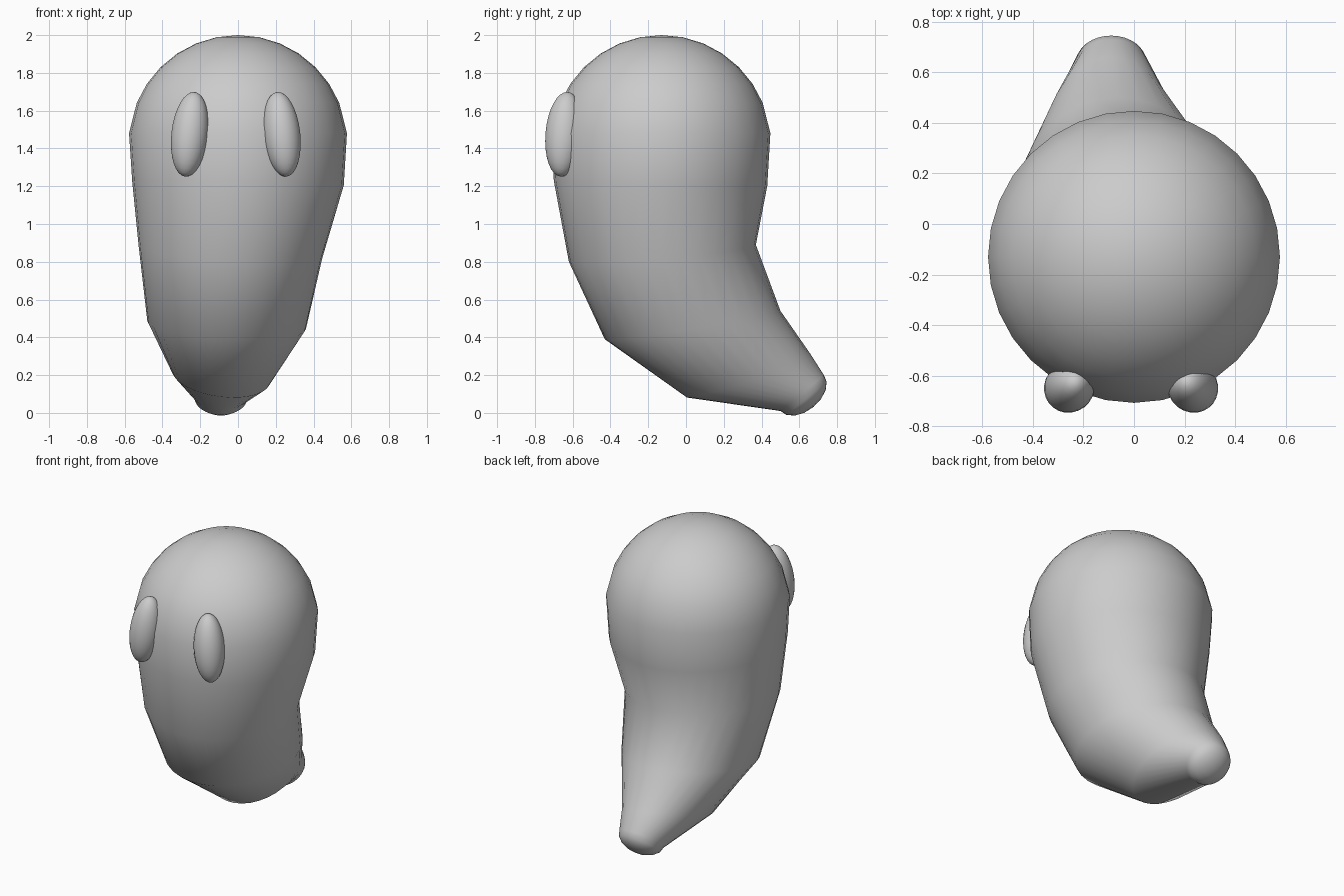
import bpy, bmesh
from math import sin, cos, pi, radians
from mathutils import Matrix, Vector, Euler

if "Cube" in bpy.data.objects:
    bpy.data.objects.remove(bpy.data.objects["Cube"])

SEG = 32


def loft(name, rings, tip_top, tip_end):
    """Skin a stack of vertex rings, closing both ends with a point."""
    bm = bmesh.new()
    loops = [[bm.verts.new(p) for p in ring] for ring in rings]
    for a, b in zip(loops, loops[1:]):
        for i in range(SEG):
            j = (i + 1) % SEG
            bm.faces.new((a[i], a[j], b[j], b[i]))
    for loop, tip in ((loops[0], tip_top), (loops[-1], tip_end)):
        v = bm.verts.new(tip)
        for i in range(SEG):
            bm.faces.new((loop[i], loop[(i + 1) % SEG], v))
    bmesh.ops.recalc_face_normals(bm, faces=bm.faces)
    return finish(name, bm)


def finish(name, bm):
    for f in bm.faces:
        f.smooth = True
    me = bpy.data.meshes.new(name)
    bm.to_mesh(me)
    bm.free()
    ob = bpy.data.objects.new(name, me)
    bpy.context.collection.objects.link(ob)
    return ob


def ring(center, axis_a, axis_b):
    return [center + axis_a * cos(2 * pi * i / SEG) + axis_b * sin(2 * pi * i / SEG)
            for i in range(SEG)]


# Domed head
rings = []
R, head = 0.58, Vector((0, -0.13, 1.42))
for lat in (78.75, 67.5, 56.25, 45, 33.75, 22.5, 6):
    r = R * cos(radians(lat))
    rings.append(ring(head + Vector((0, 0, R * sin(radians(lat)))),
                      Vector((0, r, 0)), Vector((r, 0, 0))))

# Body curling back into the tail: front (y, z), back (y, z), centre x, half width, sideways tilt
sections = [
    ((-0.70, 1.23), (0.43, 1.20), 0.00, 0.56, 0.01),
    ((-0.62, 0.80), (0.37, 0.89), -0.04, 0.485, 0.03),
    ((-0.43, 0.39), (0.50, 0.54), -0.06, 0.42, 0.02),
    ((0.00, 0.085), (0.66, 0.31), -0.09, 0.26, 0.03),
    ((0.50, 0.01), (0.73, 0.20), -0.09, 0.15, 0.0),
]
for (fy, fz), (by, bz), cx, hw, tilt in sections:
    f, b = Vector((cx, fy, fz)), Vector((cx, by, bz))
    center, along, side = (f + b) / 2, (b - f) / 2, Vector((hw, 0, -tilt))
    rings.append(ring(center, along, side))

# Rounded tail tip
out = Vector((0, 0.64, -0.77)) * 0.095
for a in (22.5, 45, 67.5):
    k = radians(a)
    rings.append(ring(center + out * sin(k), along * cos(k), side * cos(k)))
loft("body", rings, head + Vector((0, 0, R)), center + out)

# Oval eyes, turned to follow the head
for name, s, x in (("left_eye", -1, -0.255), ("right_eye", 1, 0.232)):
    bm = bmesh.new()
    bmesh.ops.create_uvsphere(bm, u_segments=24, v_segments=16, radius=1)
    turn = Euler((radians(-7), radians(-4 * s), radians(23 * s))).to_matrix().to_4x4()
    bm.transform(Matrix.Translation((x, -0.645, 1.475)) @ turn
                 @ Matrix.Diagonal((0.098, 0.10, 0.226, 1)))
    finish(name, bm)
